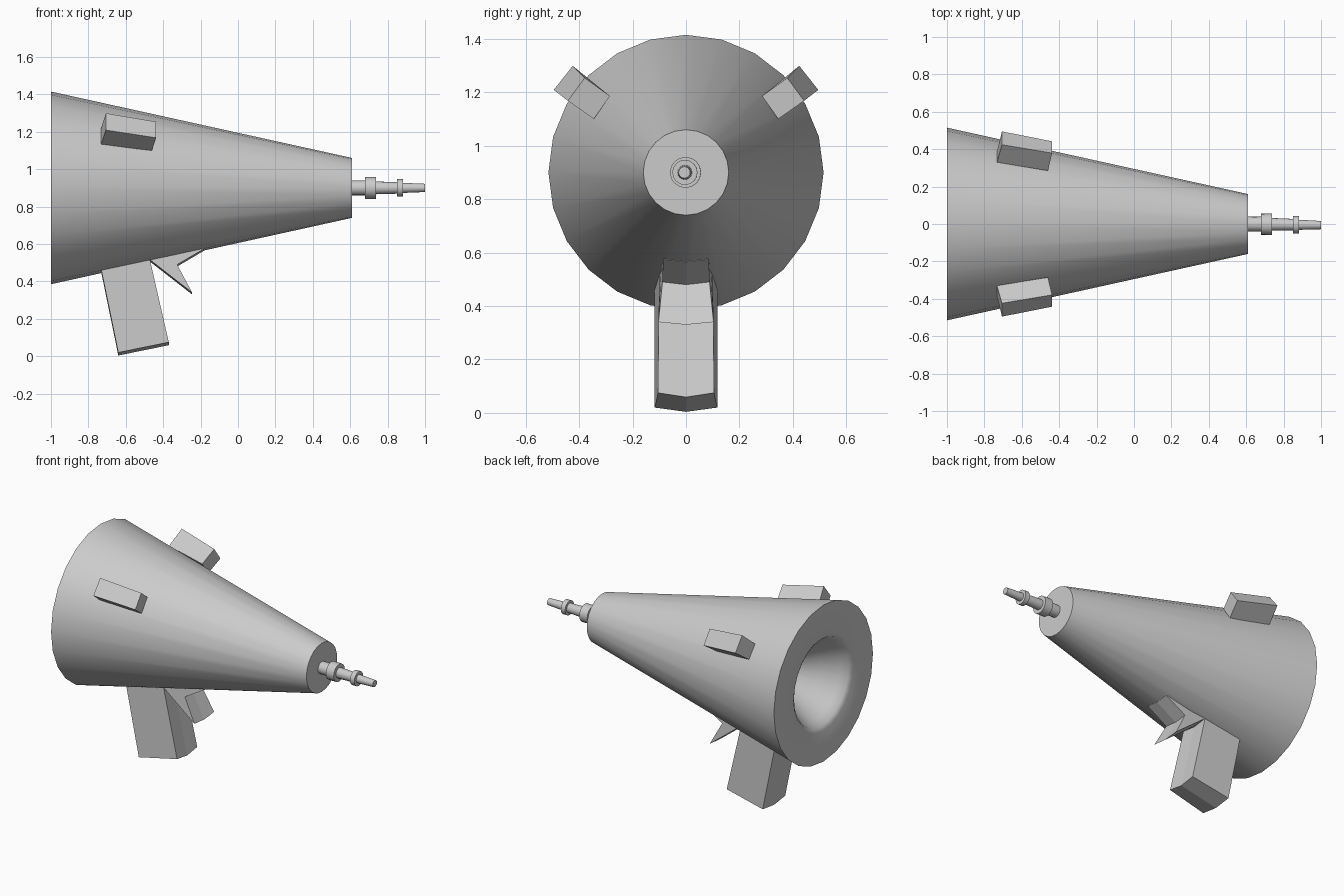
import bpy, bmesh, math

if "Cube" in bpy.data.objects:
    bpy.data.objects.remove(bpy.data.objects["Cube"])

grey = bpy.data.materials.new("light grey")
grey.diffuse_color = (0.6, 0.6, 0.6, 1)
grey.use_nodes = True
grey.node_tree.nodes["Principled BSDF"].inputs["Base Color"].default_value = grey.diffuse_color


def make(name, verts, faces, smooth=False):
    me = bpy.data.meshes.new(name)
    me.from_pydata(verts, [], faces)
    bm = bmesh.new()
    bm.from_mesh(me)
    bmesh.ops.recalc_face_normals(bm, faces=bm.faces)
    bm.to_mesh(me)
    bm.free()
    ob = bpy.data.objects.new(name, me)
    bpy.context.collection.objects.link(ob)
    me.materials.append(grey)
    if smooth:
        bpy.context.view_layer.objects.active = ob
        ob.select_set(True)
        bpy.ops.object.shade_smooth_by_angle(angle=math.radians(35))
        ob.select_set(False)
    return ob


def lathe(name, profile, n, lean=0.0):
    """Closed surface spun about the x axis at z = 0.9; both ends capped."""
    verts, faces = [], []
    for x, r in profile:
        for i in range(n):
            a = 2 * math.pi * i / n
            verts.append((x, r * math.cos(a) + lean * (x - profile[0][0]), 0.9 + r * math.sin(a)))
    for k in range(len(profile) - 1):
        for i in range(n):
            j = (i + 1) % n
            faces.append((k * n + i, k * n + j, k * n + n + j, k * n + n + i))
    faces.append(tuple(range(n)))
    last = (len(profile) - 1) * n
    faces.append(tuple(range(last, last + n)))
    return make(name, verts, faces, True)


def vee_prism(name, points, drop):
    """Side outline (x, z, half width) with a keel that hangs lower in the middle."""
    n = len(points)
    verts = [(x, -w, z) for x, z, w in points]
    verts += [(x, 0, z - drop) for x, z, w in points]
    verts += [(x, w, z) for x, z, w in points]
    faces = [tuple(range(n)), tuple(range(2 * n, 3 * n))]
    for s in (0, n):
        for i in range(n):
            j = (i + 1) % n
            faces.append((s + i, s + j, s + n + j, s + n + i))
    return make(name, verts, faces)


# Cone body with a funnel sunk into the wide back end
lathe("cone_body", [(-0.62, 0.03), (-0.72, 0.12), (-0.84, 0.20), (-0.94, 0.26),
                    (-0.985, 0.285), (-1.0, 0.31), (-1.0, 0.515), (0.61, 0.16)], 24)

# Stepped nozzle with two collars
lathe("nozzle", [(0.60, 0.04), (0.68, 0.04), (0.68, 0.058), (0.738, 0.058), (0.738, 0.034),
                 (0.85, 0.031), (0.85, 0.047), (0.882, 0.047), (0.882, 0.027), (1.0, 0.022)],
      16, -0.015)

# Raked grip and hooked trigger below the cone
vee_prism("grip", [(-0.64, 0.02, 0.117), (-0.37, 0.075, 0.105),
                   (-0.49, 0.60, 0.10), (-0.755, 0.58, 0.117)], 0.016)
vee_prism("trigger", [(-0.47, 0.515, 0.10), (-0.245, 0.34, 0.103), (-0.325, 0.49, 0.088),
                      (-0.18, 0.575, 0.086), (-0.20, 0.64, 0.086), (-0.47, 0.60, 0.09)], 0.01)

# Side blocks, mirrored left and right
front = [(-0.46, 0.285, 1.186), (-0.438, 0.379, 1.254), (-0.438, 0.442, 1.168), (-0.46, 0.345, 1.10)]
back = [(-0.733, 0.33, 1.215), (-0.706, 0.424, 1.299), (-0.706, 0.495, 1.209), (-0.733, 0.385, 1.13)]
quads = [(0, 1, 2, 3), (4, 5, 6, 7)] + [(i, (i + 1) % 4, (i + 1) % 4 + 4, i + 4) for i in range(4)]
for side, s in (("left", 1), ("right", -1)):
    make("side_block_" + side, [(x, s * y, z) for x, y, z in front + back], quads)
